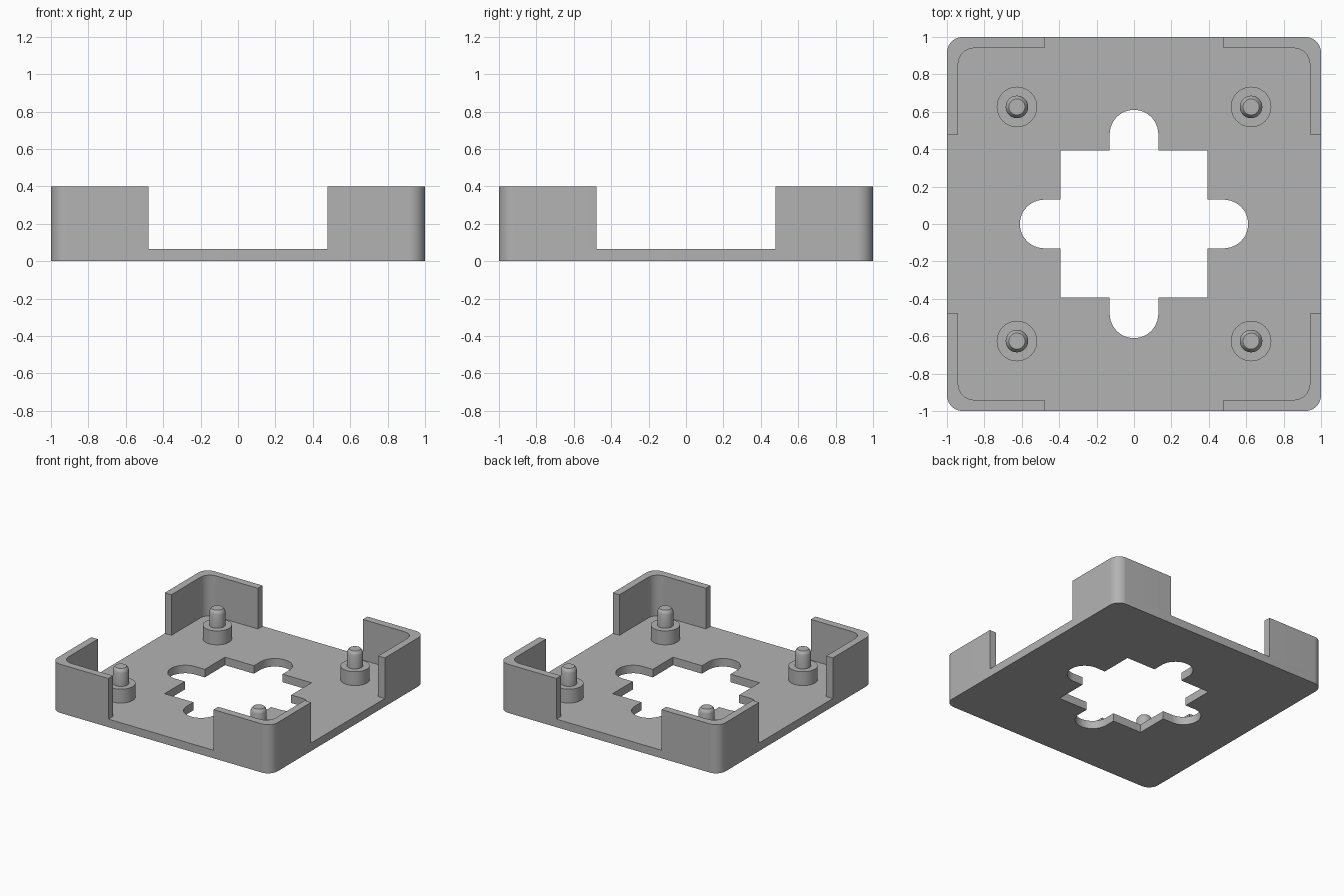
import bpy, bmesh
from math import cos, sin, pi, radians
from mathutils import Matrix, Vector

cube = bpy.data.objects.get("Cube")
if cube:
    bpy.data.objects.remove(cube, do_unlink=True)

FLOOR, TOP = 0.066, 0.4
EDGE, WALL, CORNER = 1.0, 0.06, 0.085
OPEN = 0.478

grey = bpy.data.materials.new("plain grey")
grey.use_nodes = True
colour = (0.45, 0.45, 0.45, 1)
grey.diffuse_color = colour
grey.node_tree.nodes["Principled BSDF"].inputs["Base Color"].default_value = colour


def arc(cx, cy, r, start, end, steps):
    angles = [radians(start + (end - start) * i / steps) for i in range(steps + 1)]
    return [(cx + r * cos(a), cy + r * sin(a)) for a in angles]


def four_turns(points):
    """Repeat a run of points at each quarter turn."""
    result = []
    for k in range(4):
        c, s = round(cos(k * pi / 2)), round(sin(k * pi / 2))
        result += [(x * c - y * s, x * s + y * c) for x, y in points]
    return result


def finish(name, bm):
    bmesh.ops.recalc_face_normals(bm, faces=bm.faces)
    mesh = bpy.data.meshes.new(name)
    bm.to_mesh(mesh)
    bm.free()
    mesh.materials.append(grey)
    obj = bpy.data.objects.new(name, mesh)
    bpy.context.collection.objects.link(obj)
    bpy.ops.object.select_all(action="DESELECT")
    obj.select_set(True)
    bpy.context.view_layer.objects.active = obj
    bpy.ops.object.shade_smooth_by_angle(angle=radians(25))
    return obj


def extruded(name, loops, z0, z1):
    """Fill closed outlines (later ones are holes) and extrude upward."""
    bm = bmesh.new()
    edges = []
    for loop in loops:
        verts = [bm.verts.new((x, y, z0)) for x, y in loop]
        edges += [bm.edges.new((v, verts[i - 1])) for i, v in enumerate(verts)]
    bmesh.ops.triangle_fill(bm, edges=edges, use_beauty=True, normal=(0, 0, 1))
    geom = bmesh.ops.extrude_face_region(
        bm, geom=bm.faces[:], use_keep_orig=True)["geom"]
    top = [g for g in geom if isinstance(g, bmesh.types.BMVert)]
    bmesh.ops.translate(bm, verts=top, vec=(0, 0, z1 - z0))
    return finish(name, bm)


def turned(name, profile, x, y):
    """Lathe a radius and height profile about a vertical axis."""
    bm = bmesh.new()
    verts = [bm.verts.new((r, 0, z)) for r, z in profile]
    edges = [bm.edges.new(pair) for pair in zip(verts, verts[1:])]
    bmesh.ops.spin(bm, geom=verts + edges, cent=(0, 0, 0), axis=(0, 0, 1),
                   angle=2 * pi, steps=48, use_duplicate=False)
    bmesh.ops.remove_doubles(bm, verts=bm.verts, dist=0.0001)
    bmesh.ops.transform(bm, verts=bm.verts, matrix=Matrix.Translation(Vector((x, y, 0))))
    return finish(name, bm)


# Floor plate with a square opening and four round-ended slots
mid = EDGE - CORNER
outline = four_turns(arc(mid, mid, CORNER, 0, 90, 12))
half, slot = 0.393, 0.13
opening = four_turns([(half, -slot)] + arc(0.48, 0, slot, -90, 90, 24)
                     + [(half, slot), (half, half)])
extruded("floor_plate", [outline, opening], 0, FLOOR)

# Corner walls and locating pins, one per corner
inner = EDGE - WALL
bracket = ([(EDGE, OPEN)] + arc(mid, mid, CORNER, 0, 90, 12)
           + [(OPEN, EDGE), (OPEN, inner)]
           + arc(inner - CORNER, inner - CORNER, CORNER, 90, 0, 12)
           + [(inner, OPEN)])
post = [(0, FLOOR), (0.108, FLOOR), (0.108, 0.18), (0.06, 0.18),
        (0.06, 0.29), (0.055, 0.305), (0.043, 0.32), (0, 0.32)]
corners = ["back_left", "back_right", "front_right", "front_left"]
brackets = four_turns(bracket)
centres = four_turns([(0.626, 0.626)])
n = len(bracket)
for k, corner in enumerate(corners):
    extruded(corner + "_corner_wall", [brackets[k * n:(k + 1) * n]], FLOOR, TOP)
    turned(corner + "_standoff_pin", post, *centres[k])
